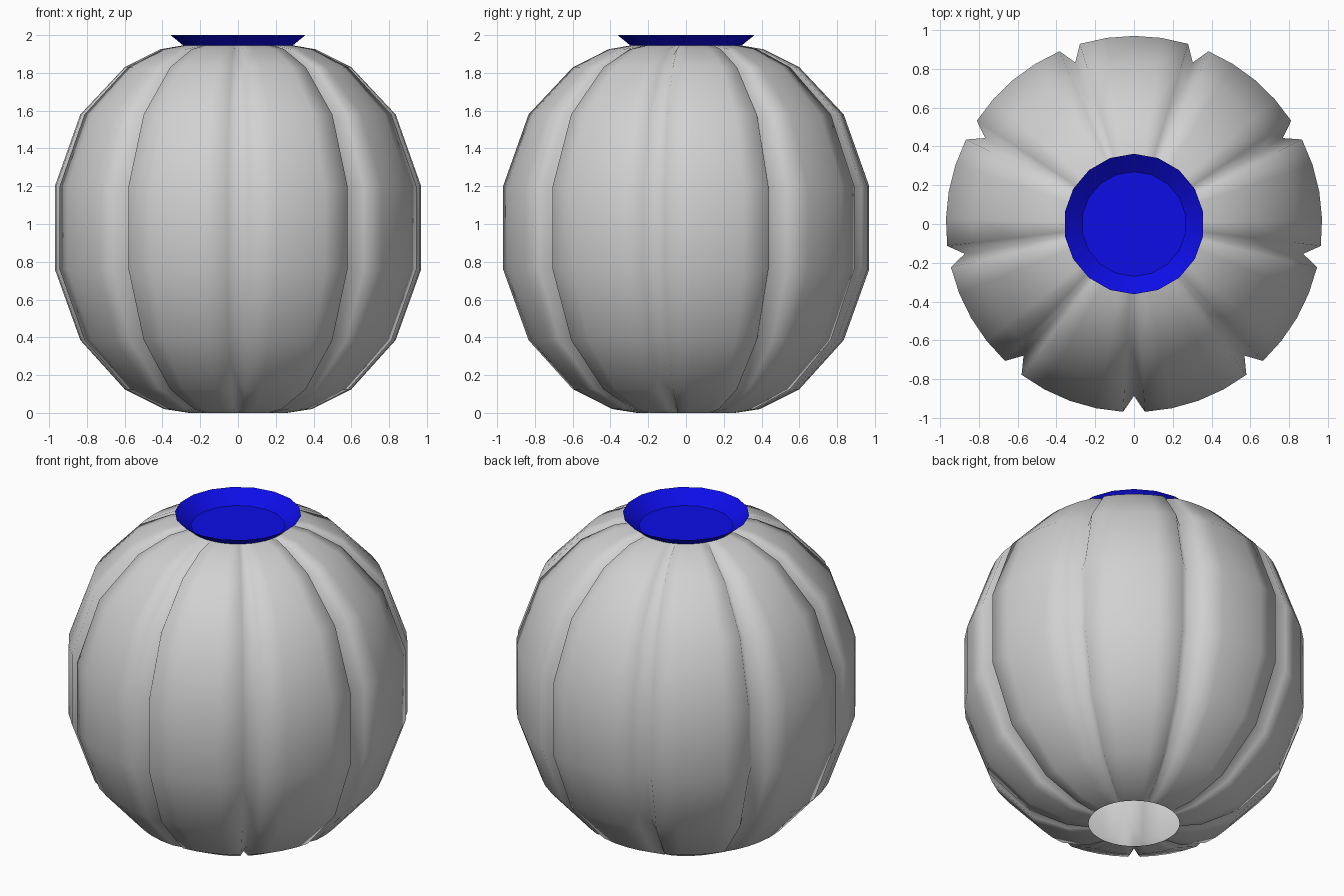
import bpy
import bmesh
from math import cos, sin, radians, hypot

if "Cube" in bpy.data.objects:
    bpy.data.objects.remove(bpy.data.objects["Cube"], do_unlink=True)


def make_material(name, color):
    mat = bpy.data.materials.new(name)
    mat.use_nodes = True
    mat.diffuse_color = color
    mat.node_tree.nodes["Principled BSDF"].inputs["Base Color"].default_value = color
    return mat


def finish(bm, name, mat):
    bmesh.ops.recalc_face_normals(bm, faces=bm.faces)
    mesh = bpy.data.meshes.new(name)
    bm.to_mesh(mesh)
    bm.free()
    mesh.materials.append(mat)
    obj = bpy.data.objects.new(name, mesh)
    bpy.context.collection.objects.link(obj)
    return obj


def bridge(bm, low, high):
    """Join two closed rings of vertices with smooth quads."""
    n = len(low)
    for i in range(n):
        j = (i + 1) % n
        bm.faces.new((low[i], low[j], high[j], high[i])).smooth = True


grey = make_material("shell grey", (0.64, 0.64, 0.64, 1))
blue = make_material("rim blue", (0.004, 0.004, 0.8, 1))

# Ribbed shell: radius and height of each ring, open at both ends
LOBES, ARC_STEPS = 9, 4
PITCH = 360 / LOBES
NOTCH_HALF, NOTCH_DEPTH = 3.3, 0.085
profile = [(0.26, 0.0), (0.39, 0.02), (0.6, 0.125), (0.835, 0.385), (0.97, 0.76),
           (0.97, 1.2), (0.835, 1.58), (0.6, 1.83), (0.41, 1.925), (0.295, 1.945)]
widest = max(r for r, z in profile)

bm = bmesh.new()
rings = []
for k, (r, z) in enumerate(profile):
    # Outward direction of the profile, used to sink the grooves
    r0, z0 = profile[max(k - 1, 0)]
    r1, z1 = profile[min(k + 1, len(profile) - 1)]
    length = hypot(r1 - r0, z1 - z0)
    out_r, out_z = (z1 - z0) / length, (r0 - r1) / length
    is_end = k in (0, len(profile) - 1)
    depth = 0 if is_end else NOTCH_DEPTH * r / widest
    ring = []
    for lobe in range(LOBES):
        start = -90 + lobe * PITCH
        a = radians(start)
        rn = r - depth * out_r
        ring.append(bm.verts.new((rn * cos(a), rn * sin(a), z - depth * out_z)))
        for s in range(ARC_STEPS + 1):
            a = radians(start + NOTCH_HALF + (PITCH - 2 * NOTCH_HALF) * s / ARC_STEPS)
            ring.append(bm.verts.new((r * cos(a), r * sin(a), z)))
    rings.append(ring)
for low, high in zip(rings, rings[1:]):
    bridge(bm, low, high)
finish(bm, "ribbed_shell", grey)

# Flared dish on top with a flat floor
SIDES = 18
bm = bmesh.new()
rings = []
for r, z in ((0.27, 1.925), (0.362, 2.0)):
    rings.append([bm.verts.new((r * cos(radians(90 + i * 360 / SIDES)),
                                r * sin(radians(90 + i * 360 / SIDES)), z))
                  for i in range(SIDES)])
bridge(bm, *rings)
floor = bm.faces.new(rings[0])
floor.smooth = False
for edge in floor.edges:
    edge.smooth = False
finish(bm, "top_dish", blue)
